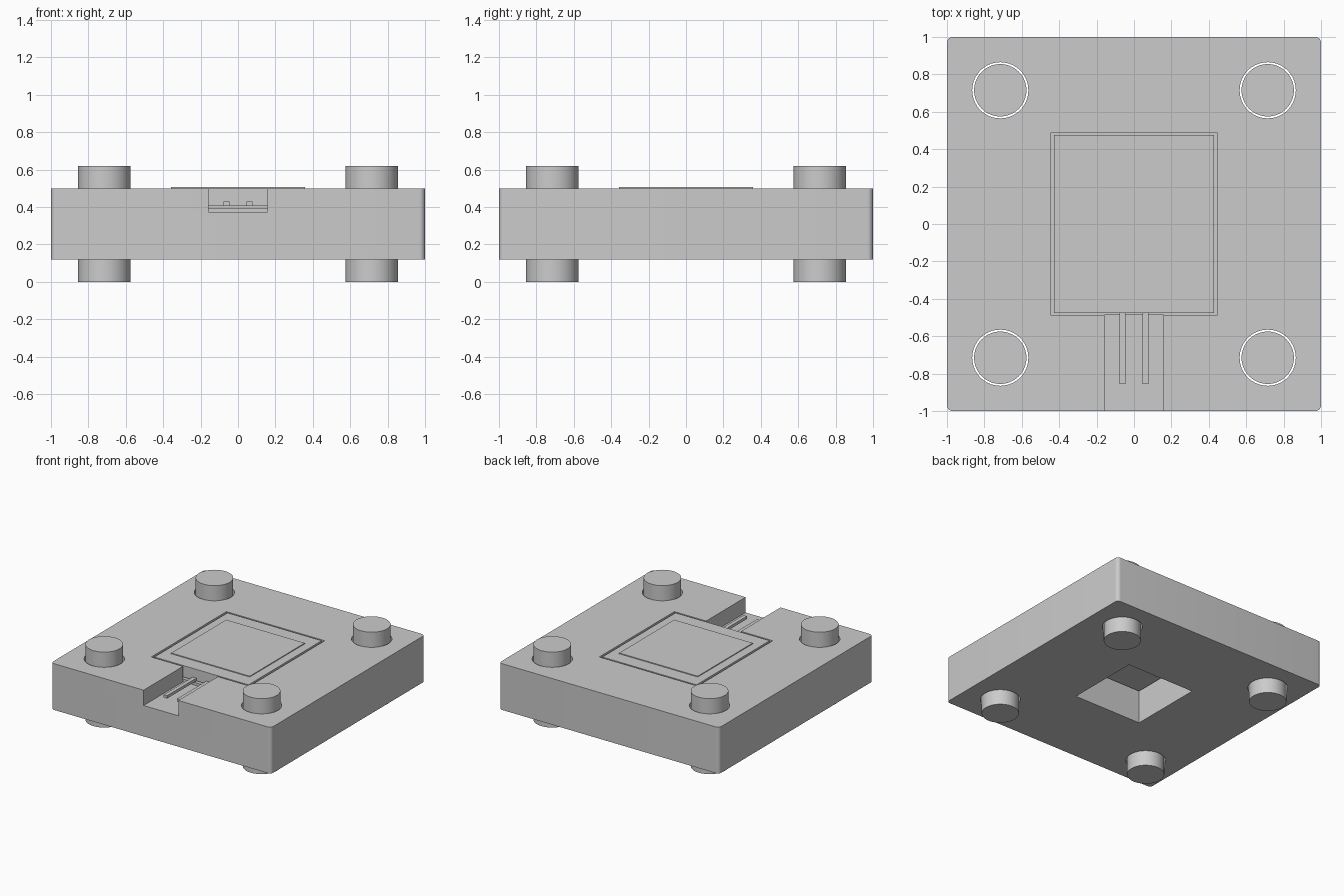
import bpy
import bmesh
from math import radians

cube = bpy.data.objects.get("Cube")
if cube:
    bpy.data.objects.remove(cube, do_unlink=True)

grey = bpy.data.materials.new("light grey")
grey.use_nodes = True
grey.diffuse_color = (0.6, 0.6, 0.6, 1)
grey.node_tree.nodes["Principled BSDF"].inputs["Base Color"].default_value = (0.6, 0.6, 0.6, 1)


def finish(bm, name):
    mesh = bpy.data.meshes.new(name)
    bm.to_mesh(mesh)
    bm.free()
    mesh.materials.append(grey)
    obj = bpy.data.objects.new(name, mesh)
    bpy.context.collection.objects.link(obj)
    return obj


def box(name, low, high, corner=0):
    """Box between two corners, with optional rounded upright edges."""
    bm = bmesh.new()
    bmesh.ops.create_cube(bm, size=1)
    for v in bm.verts:
        v.co = [a if c < 0 else b for c, a, b in zip(v.co, low, high)]
    if corner:
        upright = [e for e in bm.edges
                   if abs(e.verts[0].co.z - e.verts[1].co.z) > 0.01]
        bmesh.ops.bevel(bm, geom=upright, offset=corner, segments=8,
                        profile=0.5, affect='EDGES')
    return finish(bm, name)


def cylinder(name, x, y, radius, bottom, top):
    bm = bmesh.new()
    bmesh.ops.create_cone(bm, cap_ends=True, segments=64, radius1=radius,
                          radius2=radius, depth=top - bottom)
    bmesh.ops.translate(bm, verts=bm.verts, vec=(x, y, (top + bottom) / 2))
    return finish(bm, name)


def select_only(obj):
    bpy.ops.object.select_all(action='DESELECT')
    obj.select_set(True)
    bpy.context.view_layer.objects.active = obj


def cut(obj, cutter):
    mod = obj.modifiers.new("cut", 'BOOLEAN')
    mod.operation = 'DIFFERENCE'
    mod.solver = 'EXACT'
    mod.object = cutter
    select_only(obj)
    bpy.ops.object.modifier_apply(modifier=mod.name)
    bpy.data.objects.remove(cutter, do_unlink=True)


def smooth(obj):
    select_only(obj)
    bpy.ops.object.shade_smooth_by_angle(angle=radians(30))


# Block with a recess, a front channel and a square opening underneath
block = box("block", (-1, -1, 0.12), (1, 1, 0.5), corner=0.03)
cut(block, box("recess_cutter", (-0.447, -0.4875, 0.396), (0.447, 0.4875, 0.7)))
cut(block, box("channel_cutter", (-0.158, -1.2, 0.374), (0.158, -0.4875, 0.7)))
cut(block, box("opening_cutter", (-0.31, -0.31, 0), (0.31, 0.31, 0.45)))

# Corner pegs standing loosely in through holes
P = 0.715
for side, x in (("right", -P), ("left", P)):
    for end, y in (("front", -P), ("back", P)):
        cut(block, cylinder("hole_cutter", x, y, 0.15, 0, 0.7))
        smooth(cylinder(f"{end}_{side}_peg", x, y, 0.14, 0, 0.62))
smooth(block)

# Inset plate with a thin raised pad
box("inset_plate", (-0.428, -0.475, 0.406), (0.428, 0.475, 0.5))
box("raised_pad", (-0.357, -0.357, 0.499), (0.357, 0.357, 0.507))

# Two leads running out along the channel
for side, x in (("right", -0.0615), ("left", 0.0615)):
    box(f"{side}_lead", (x - 0.016, -0.855, 0.406), (x + 0.016, -0.475, 0.429))
